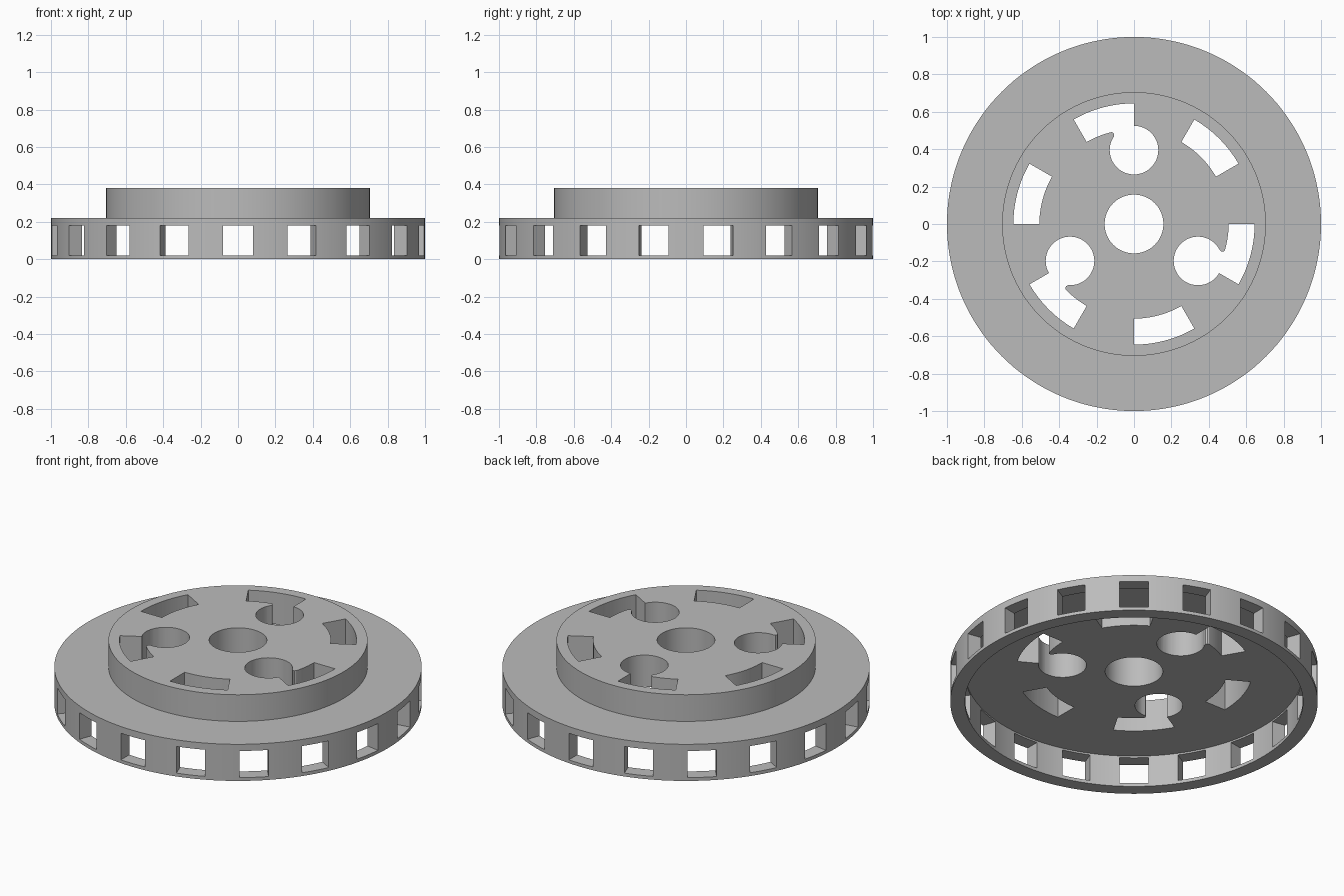
import bpy, bmesh
from math import sin, cos, pi, radians
from mathutils import Matrix, Vector

old = bpy.data.objects.get("Cube")
if old:
    bpy.data.objects.remove(old, do_unlink=True)

grey = bpy.data.materials.new("plain_grey")
grey.use_nodes = True
grey.diffuse_color = (0.5, 0.5, 0.5, 1)
grey.node_tree.nodes["Principled BSDF"].inputs["Base Color"].default_value = (0.5, 0.5, 0.5, 1)


def to_object(name, bm):
    bmesh.ops.recalc_face_normals(bm, faces=bm.faces)
    mesh = bpy.data.meshes.new(name)
    bm.to_mesh(mesh)
    bm.free()
    mesh.materials.append(grey)
    obj = bpy.data.objects.new(name, mesh)
    bpy.context.collection.objects.link(obj)
    return obj


def polar(radius, degrees):
    return Vector((radius * cos(radians(degrees)), radius * sin(radians(degrees))))


def lathe(name, profile, segments=144):
    """Revolve a closed (radius, height) profile around z."""
    bm = bmesh.new()
    rings = [[bm.verts.new((r * cos(2 * pi * i / segments), r * sin(2 * pi * i / segments), z))
              for r, z in profile] for i in range(segments)]
    count = len(profile)
    for i, ring in enumerate(rings):
        nxt = rings[(i + 1) % segments]
        for j in range(count):
            k = (j + 1) % count
            bm.faces.new((ring[j], nxt[j], nxt[k], ring[k]))
    return to_object(name, bm)


def prism_cutters(name, outline, copies, low, high):
    """Extrude a flat outline upward and repeat it around z."""
    bm = bmesh.new()
    for i in range(copies):
        turn = Matrix.Rotation(2 * pi * i / copies, 3, 'Z')
        face = bm.faces.new([bm.verts.new(turn @ Vector((p[0], p[1], low))) for p in outline])
        made = bmesh.ops.extrude_face_region(bm, geom=[face])["geom"]
        bmesh.ops.translate(bm, vec=(0, 0, high - low),
                            verts=[v for v in made if isinstance(v, bmesh.types.BMVert)])
    obj = to_object(name, bm)
    obj.hide_render = True
    return obj


# Wheel body: hollow flanged rim, floor plate and raised hub with centre bore
wheel = lathe("wheel_body", [(0.157, 0.19), (0.92, 0.19), (0.92, 0), (1, 0), (1, 0.22),
                             (0.705, 0.22), (0.705, 0.38), (0.157, 0.38)])

# Rim windows, the first facing the front
window = [(-0.08, -1.1), (0.08, -1.1), (0.08, -0.85), (-0.08, -0.85)]
# Curved slots in the hub
steps = range(11)
slot = [polar(0.645, 30 + 3 * i) for i in steps] + [polar(0.506, 60 - 3 * i) for i in steps]
# Round holes, and the necks that join them to every other slot
hole = [Vector((0, 0.395)) + polar(0.13, 360 * i / 48) for i in range(48)]
neck = [(-0.02, 0.4), (-0.02, 0.56), (-0.12, 0.56), (-0.131, 0.489), (-0.122, 0.492),
        (-0.112, 0.489), (-0.106, 0.48), (-0.107, 0.468), (-0.122, 0.436)]

cutters = [prism_cutters("window_cutter", window, 18, 0.02, 0.18),
           prism_cutters("slot_cutter", slot, 6, 0.1, 0.5),
           prism_cutters("hole_cutter", hole, 3, 0.1, 0.5),
           prism_cutters("neck_cutter", neck, 3, 0.1, 0.5)]

bpy.ops.object.select_all(action='DESELECT')
bpy.context.view_layer.objects.active = wheel
wheel.select_set(True)
for cutter in cutters:
    mod = wheel.modifiers.new(cutter.name, 'BOOLEAN')
    mod.operation = 'DIFFERENCE'
    mod.solver = 'EXACT'
    mod.object = cutter
    bpy.ops.object.modifier_apply(modifier=mod.name)
    bpy.data.objects.remove(cutter, do_unlink=True)

bpy.ops.object.shade_smooth_by_angle(angle=radians(25))
